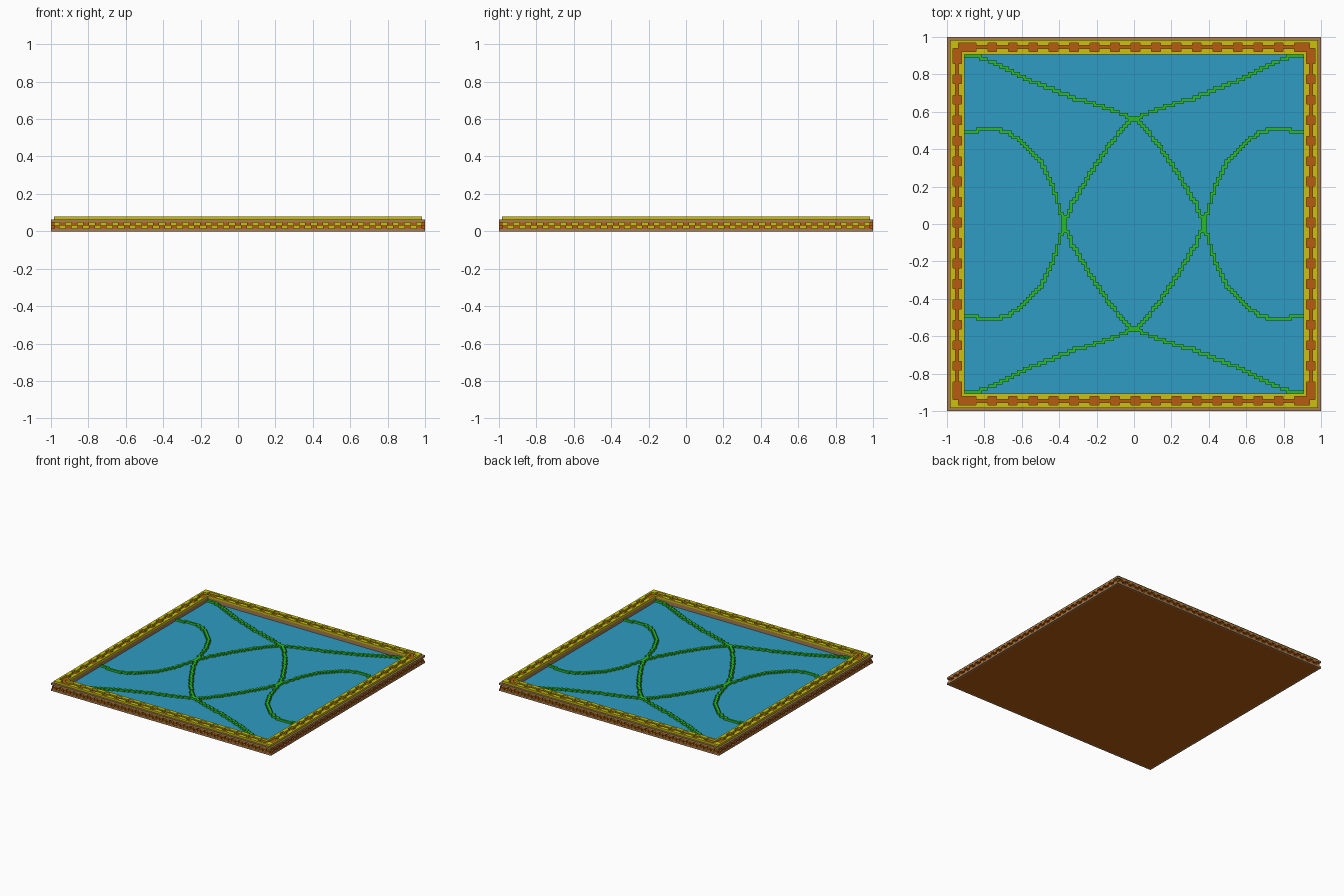
import bpy, bmesh
from mathutils import Vector

if "Cube" in bpy.data.objects:
    bpy.data.objects.remove(bpy.data.objects["Cube"], do_unlink=True)

U = 1 / 64          # one block; the panel is 128 blocks wide


def material(name, srgb):
    lin = [((c / 255 + 0.055) / 1.055) ** 2.4 for c in srgb]
    m = bpy.data.materials.new(name)
    m.use_nodes = True
    m.diffuse_color = (*lin, 1)
    bsdf = m.node_tree.nodes["Principled BSDF"]
    bsdf.inputs["Base Color"].default_value = (*lin, 1)
    bsdf.inputs["Roughness"].default_value = 0.8
    return m


WATER = material("water_blue", (46, 156, 195))
GREEN = material("vine_green", (42, 190, 38))
ORANGE = material("burnt_orange", (182, 92, 16))
YELLOW = material("mustard_yellow", (204, 192, 16))
TAN = material("tan", (168, 125, 82))


def build(name, boxes, mat):
    """One object from boxes (x0, x1, y0, y1, z0, z1) measured in blocks."""
    bm = bmesh.new()
    for x0, x1, y0, y1, z0, z1 in boxes:
        verts = bmesh.ops.create_cube(bm, size=1)["verts"]
        for v in verts:
            v.co = Vector(((x0 + x1) / 2 + v.co.x * (x1 - x0),
                           (y0 + y1) / 2 + v.co.y * (y1 - y0),
                           (z0 + z1) / 2 + v.co.z * (z1 - z0))) * U
    me = bpy.data.meshes.new(name)
    bm.to_mesh(me)
    bm.free()
    me.materials.append(mat)
    ob = bpy.data.objects.new(name, me)
    bpy.context.collection.objects.link(ob)
    return ob


def ring(a, b, z0, z1):
    """Square frame between half widths a and b."""
    return [(-b, b, a, b, z0, z1), (-b, b, -b, -a, z0, z1),
            (a, b, -a, a, z0, z1), (-b, -a, -a, a, z0, z1)]


def dashes(a, b, z0, z1, start, end, step, length):
    """Row of short blocks repeated along all four sides."""
    out = []
    for s in range(start, end, step):
        e = min(s + length, b)
        out += [(s, e, a, b, z0, z1), (s, e, -b, -a, z0, z1),
                (a, b, s, e, z0, z1), (-b, -a, s, e, z0, z1)]
    return out


# Base and water
build("base_plate", [(-63, 63, -63, 63, 0, 1)], ORANGE)
build("water", [(-58, 58, -58, 58, 1, 2)], WATER)

# Frame body with tan ledges and a recessed yellow band
build("lower_ledge", ring(63, 64, 0, 1), TAN)
build("upper_ledge", ring(63, 64, 3, 4), TAN)
build("inner_wall", ring(58, 59, 1, 4), TAN)
build("side_band", ring(59, 63, 1, 3), YELLOW)
build("frame_top", ring(59, 63, 3, 4), ORANGE)

# Staggered teeth in the side groove
build("side_teeth", dashes(63, 64, 1, 2, -63, 63, 4, 2)
      + dashes(63, 64, 2, 3, -61, 62, 4, 2), ORANGE)

# Raised trim on the frame
build("outer_trim", ring(62, 63, 4, 5), YELLOW)
build("inner_trim", ring(58, 59, 4, 5), YELLOW)
build("outer_trim_dashes", dashes(61, 62, 4, 5, -54, 54, 7, 4), YELLOW)
build("inner_trim_dashes", dashes(59, 60, 4, 5, -54, 54, 7, 4), YELLOW)
build("corner_blocks", [(min(s * 60, s * 62), max(s * 60, s * 62),
                         min(t * 60, t * 62), max(t * 60, t * 62), 4, 5)
                        for s in (-1, 1) for t in (-1, 1)], YELLOW)

# Vine path from the upper left corner to the lower right side
PATH = [(-.90, .90), (-.83, .895), (-.72, .85), (-.56, .77), (-.34, .68),
        (-.18, .63), (0, .565), (.07, .50), (.14, .41), (.21, .31), (.27, .21),
        (.33, .11), (.375, 0), (.42, -.16), (.455, -.25), (.50, -.33),
        (.55, -.39), (.61, -.445), (.66, -.48), (.72, -.505), (.80, -.51),
        (.85, -.495), (.905, -.49)]

# Snap the path to blocks and mirror it to all four quadrants
cells = set()
for (x0, y0), (x1, y1) in zip(PATH, PATH[1:]):
    for i in range(60):
        t = i / 60
        cx = int((x0 + (x1 - x0) * t) / U + 64) - 64
        cy = int((y0 + (y1 - y0) * t) / U + 64) - 64
        if -58 <= cx < 58 and -58 <= cy < 58:
            cells |= {(cx, cy), (-1 - cx, cy), (cx, -1 - cy), (-1 - cx, -1 - cy)}

# Join neighbouring blocks of each row into bars
bars = []
for cx, cy in sorted(cells, key=lambda c: (c[1], c[0])):
    if bars and bars[-1][2] == cy and bars[-1][1] == cx:
        bars[-1][1] = cx + 1
    else:
        bars.append([cx, cx + 1, cy, cy + 1, 2, 3])
build("vines", bars, GREEN)
